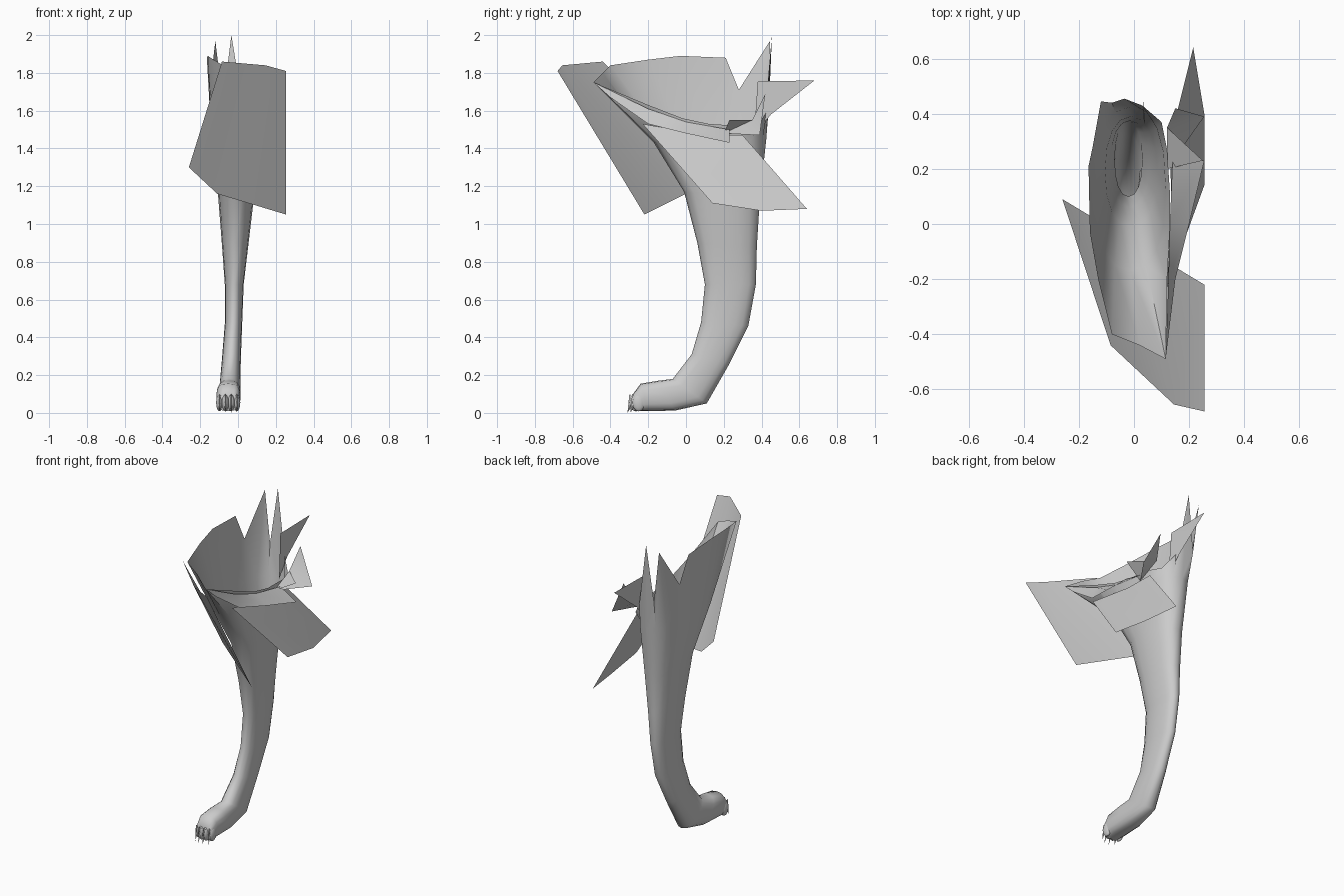
import bpy, bmesh, math
from mathutils import Vector

if "Cube" in bpy.data.objects:
    bpy.data.objects.remove(bpy.data.objects["Cube"])

N = 16


def make(name, verts, faces, angle=40):
    me = bpy.data.meshes.new(name)
    me.from_pydata([tuple(v) for v in verts], [], faces)
    bm = bmesh.new()
    bm.from_mesh(me)
    bmesh.ops.triangulate(bm, faces=[f for f in bm.faces if len(f.verts) > 4])
    bmesh.ops.recalc_face_normals(bm, faces=bm.faces)
    bm.to_mesh(me)
    bm.free()
    ob = bpy.data.objects.new(name, me)
    bpy.context.collection.objects.link(ob)
    bpy.ops.object.select_all(action='DESELECT')
    ob.select_set(True)
    bpy.context.view_layer.objects.active = ob
    bpy.ops.object.shade_smooth_by_angle(angle=math.radians(angle))
    return ob


def ring(front, back, x0, x1, power=1.0):
    """Oval section between a front and a back (y, z) point."""
    pts = []
    for k in range(N):
        a = 2 * math.pi * k / N
        c, s = math.cos(a), math.sin(a)
        c = math.copysign(abs(c) ** power, c)
        s = math.copysign(abs(s) ** power, s)
        t = (1 - c) / 2
        pts.append(Vector(((x0 + x1) / 2 - s * (x1 - x0) / 2,
                           front[0] + (back[0] - front[0]) * t,
                           front[1] + (back[1] - front[1]) * t)))
    return pts


# Leg: ragged open rim, then oval sections down to the paw
rim = [Vector(p) for p in [
    (.02, -.44, 1.80), (-.08, -.40, 1.84), (-.13, -.2, 1.87), (-.16, -.03, 1.89),
    (-.165, .21, 1.88), (-.15, .28, 1.71), (-.12, .445, 1.97), (-.08, .44, 1.64),
    (-.035, .455, 2.0), (.03, .43, 1.60), (.10, .37, 1.50), (.12, .27, 1.52),
    (.13, .12, 1.53), (.13, -.02, 1.56), (.12, -.2, 1.63), (.115, -.49, 1.75)]]
sections = [
    ((-.17, 1.43), (.425, 1.45), -.14, .115, .85),
    ((-.01, 1.17), (.39, 1.12), -.105, .085, .9),
    ((.06, .90), (.375, .88), -.085, .055, .9),
    ((.10, .68), (.37, .68), -.07, .03, .9),
    ((.08, .48), (.33, .46), -.07, .022, .9),
    ((.03, .31), (.23, .26), -.085, .015, .9),
    ((-.07, .18), (.11, .05), -.10, .012, .8),
    ((-.15, .17), (-.06, .012), -.112, .014, .7),
    ((-.24, .155), (-.20, .01), -.115, .012, .7),
    ((-.28, .10), (-.265, .01), -.108, .005, .7),
]
rings = [rim] + [ring(*s) for s in sections]
verts = [p for r in rings for p in r]
faces = []
for i in range(len(rings) - 1):
    for k in range(N):
        j = (k + 1) % N
        faces.append((i * N + k, i * N + j, (i + 1) * N + j, (i + 1) * N + k))
faces.append(tuple(range((len(rings) - 1) * N, len(rings) * N)))
make("leg", verts, faces, 50)

# Toes and claws
for i, x in enumerate((-.098, -.067, -.036, -.006)):
    outer = i in (0, 3)
    y = -.25 if outer else -.265
    bpy.ops.mesh.primitive_uv_sphere_add(segments=10, ring_count=6, location=(x, y, .055))
    toe = bpy.context.object
    toe.name = "toe"
    toe.scale = (.019, .035, .047)
    bpy.ops.object.shade_smooth_by_angle(angle=math.radians(50))
    top, tip = Vector((x, y - .015, .085)), Vector((x, y - .045, 0.0))
    w = .01
    make("claw", [top + Vector((-w, 0, 0)), top + Vector((w, 0, 0)),
                  top + Vector((0, -.02, .015)), top + Vector((0, .005, -.03)), tip],
         [(0, 2, 4), (2, 1, 4), (1, 3, 4), (3, 0, 4), (0, 3, 1, 2)])


def flap(name, a, b):
    """Thin sheet spanned between two equally long edges."""
    n = len(a)
    make(name, a + b, [(i, i + 1, n + i + 1, n + i) for i in range(n - 1)])


# Loose sheet in front of the leg
flap("front_flap",
     [(-.085, -.44, 1.86), (.145, -.655, 1.84), (.255, -.68, 1.81)],
     [(-.26, .09, 1.30), (-.11, 0, 1.16), (.255, -.22, 1.05)])

# Sheet folded outward on the right
flap("side_flap",
     [(.12, -.23, 1.53), (.135, .10, 1.47), (.13, .30, 1.47)],
     [(.255, .14, 1.11), (.255, .40, 1.07), (.215, .64, 1.08)])

# Narrow lip along the right rim
flap("rim_lip",
     [(.115, -.49, 1.75), (.125, -.2, 1.61), (.13, 0, 1.54), (.14, .23, 1.50)],
     [(.125, -.40, 1.67), (.15, -.2, 1.53), (.20, 0, 1.48), (.255, .23, 1.43)])

# Torn points at the back right
make("torn_point_side", [(.12, .20, 1.48), (.25, .23, 1.55), (.12, .35, 1.55),
                         (.255, .39, 1.47), (.15, .42, 1.69)],
     [(0, 1, 2), (0, 3, 2), (2, 3, 4)])
make("torn_point_back", [(.04, .36, 1.47), (.035, .38, 1.755), (.035, .68, 1.76),
                         (.035, .45, 1.58)],
     [(0, 3, 1), (1, 3, 2)])
